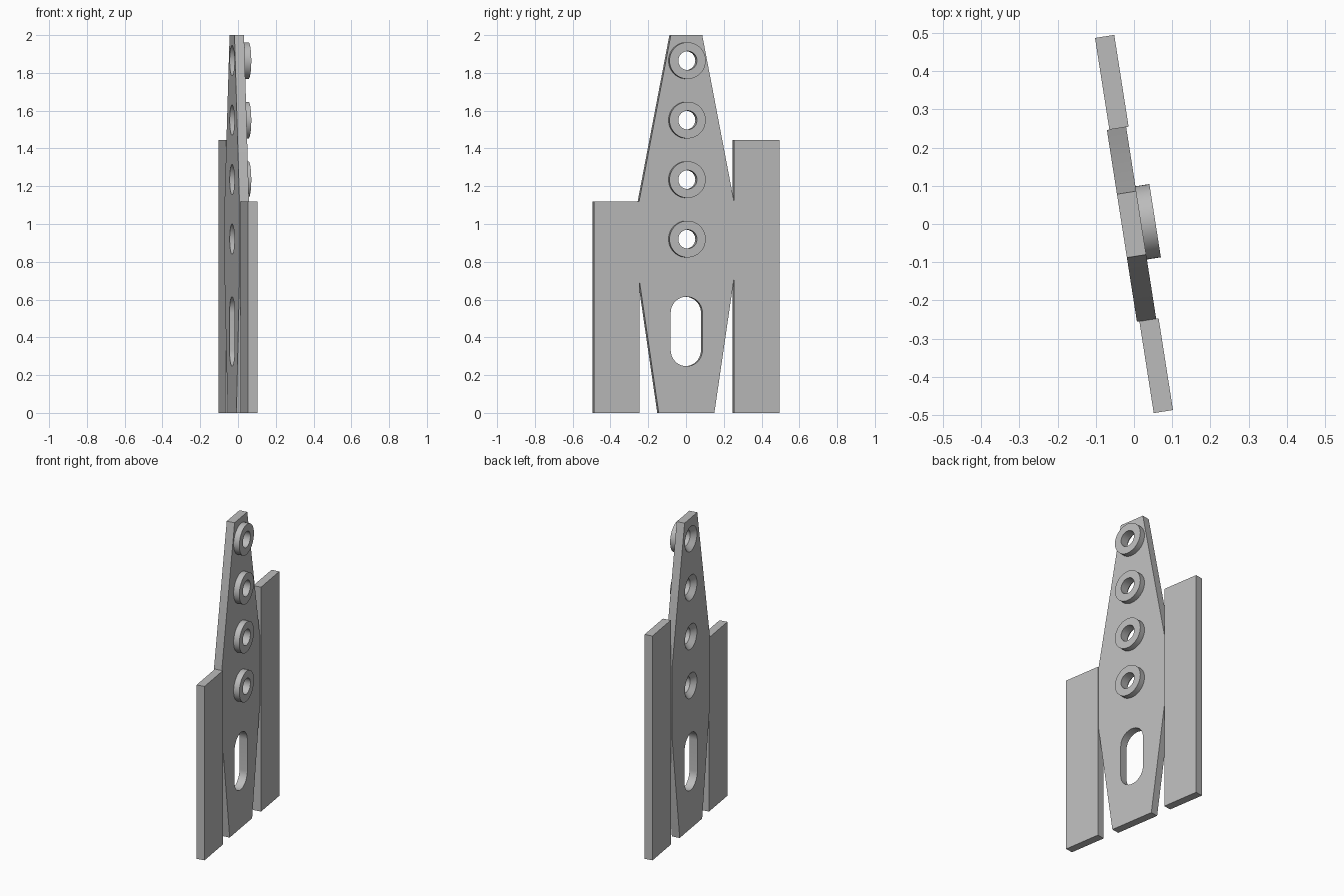
import bpy, bmesh, math

if "Cube" in bpy.data.objects:
    bpy.data.objects.remove(bpy.data.objects["Cube"])

TILT = math.radians(8.9)            # whole assembly turned about z
HOLES = [0.92, 1.235, 1.55, 1.865]  # hole heights

grey = bpy.data.materials.new("grey")
grey.diffuse_color = (0.5, 0.5, 0.5, 1)
grey.use_nodes = True
grey.node_tree.nodes["Principled BSDF"].inputs["Base Color"].default_value = grey.diffuse_color


def finish(name, bm):
    bmesh.ops.recalc_face_normals(bm, faces=bm.faces)
    mesh = bpy.data.meshes.new(name)
    bm.to_mesh(mesh)
    bm.free()
    mesh.materials.append(grey)
    ob = bpy.data.objects.new(name, mesh)
    ob.rotation_euler.z = TILT
    bpy.context.collection.objects.link(ob)
    return ob


def slab(name, outline, x0, x1):
    """Extrude a (y, z) outline from x0 to x1."""
    bm = bmesh.new()
    face = bm.faces.new([bm.verts.new((x0, y, z)) for y, z in outline])
    ext = bmesh.ops.extrude_face_region(bm, geom=[face])["geom"]
    bmesh.ops.translate(bm, vec=(x1 - x0, 0, 0),
                        verts=[v for v in ext if isinstance(v, bmesh.types.BMVert)])
    return finish(name, bm)


def turned(name, profile, zc, closed, n=48):
    """Revolve an (x, radius) profile about the x axis at height zc."""
    bm = bmesh.new()
    rings = [[bm.verts.new((x, r * math.cos(2 * math.pi * i / n),
                            zc + r * math.sin(2 * math.pi * i / n)))
              for i in range(n)] for x, r in profile]
    pairs = list(zip(rings, rings[1:]))
    if closed:
        pairs.append((rings[-1], rings[0]))
    else:
        bm.faces.new(rings[0])
        bm.faces.new(rings[-1])
    for a, b in pairs:
        for i in range(n):
            j = (i + 1) % n
            bm.faces.new((a[i], a[j], b[j], b[i]))
    return finish(name, bm)


def shade(ob):
    bpy.ops.object.select_all(action='DESELECT')
    ob.select_set(True)
    bpy.context.view_layer.objects.active = ob
    bpy.ops.object.shade_smooth_by_angle(angle=math.radians(30))


def cut(ob, cutter):
    mod = ob.modifiers.new("cut", 'BOOLEAN')
    mod.object = cutter
    mod.operation = 'DIFFERENCE'
    mod.solver = 'EXACT'
    bpy.ops.object.select_all(action='DESELECT')
    bpy.context.view_layer.objects.active = ob
    ob.select_set(True)
    bpy.ops.object.modifier_apply(modifier=mod.name)
    bpy.data.objects.remove(cutter)


# Tapered centre plate
half = [(0.149, 0), (0.254, 0.71), (0.254, 1.12), (0.084, 2.0)]
plate = slab("centre_plate", half + [(-y, z) for y, z in reversed(half)], -0.032, 0.019)

# Rounded slot near the foot
R, LOW, HIGH = 0.085, 0.332, 0.53
arc = [math.pi * i / 20 for i in range(21)]
slot = [(R * math.cos(a), HIGH + R * math.sin(a)) for a in arc]
slot += [(-R * math.cos(a), LOW - R * math.sin(a)) for a in arc]
cut(plate, slab("slot_cutter", slot, -0.1, 0.1))

# Countersunk holes
for z in HOLES:
    cut(plate, turned("hole_cutter", [(-0.042, 0.09), (-0.002, 0.05), (0.04, 0.05)], z, False))
shade(plate)

# Raised ring around each hole
for i, z in enumerate(HOLES):
    shade(turned(f"ring_boss_{i + 1}",
                 [(0.018, 0.05), (0.018, 0.097), (0.056, 0.097), (0.056, 0.05)], z, True))

# Straight side plates, the rear one taller
for name, s, top in (("front_side_plate", -1, 1.12), ("rear_side_plate", 1, 1.445)):
    a, b = s * 0.254, s * 0.497
    slab(name, [(a, 0), (b, 0), (b, top), (a, top)], -0.0255, 0.0255)
